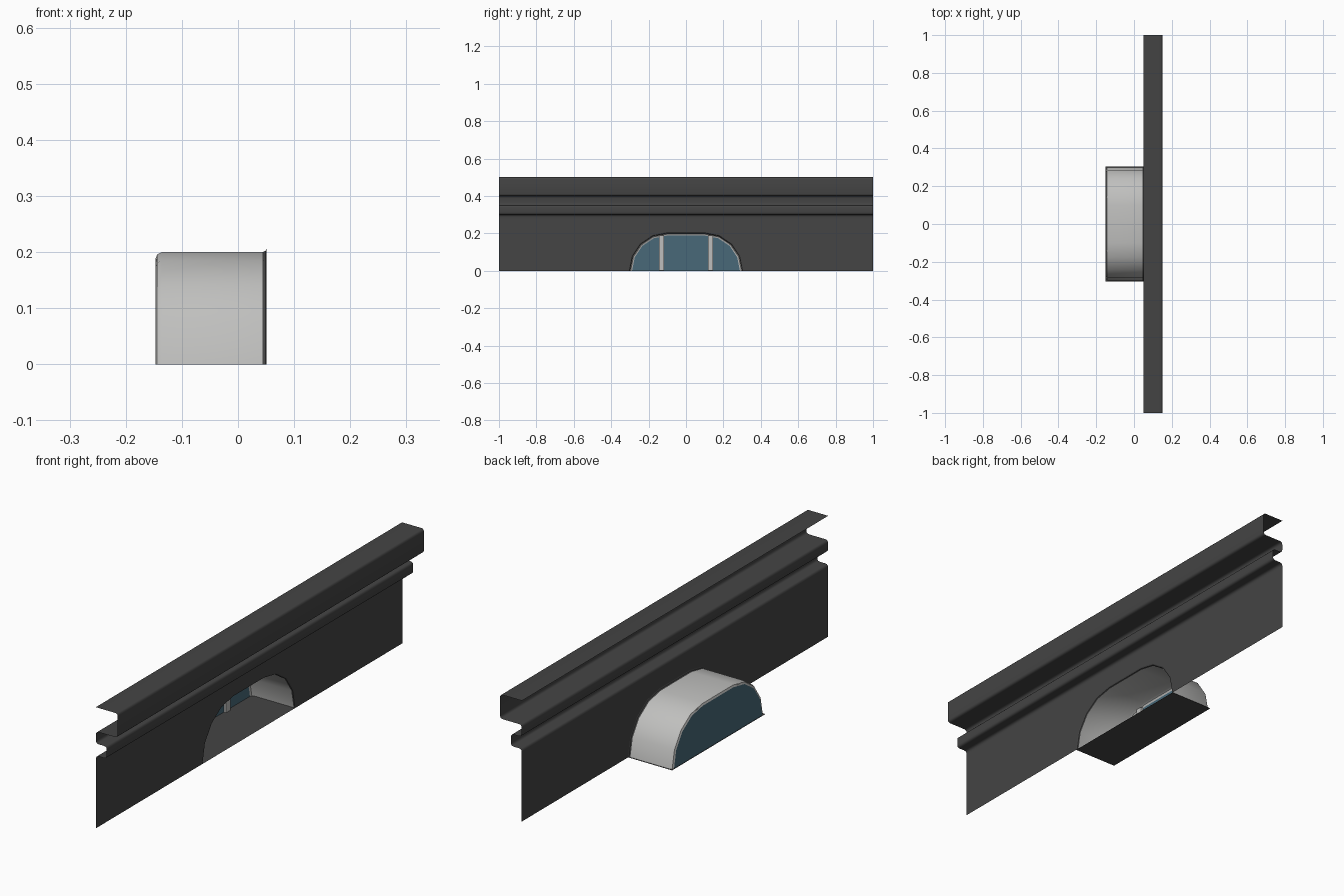
import bpy, math
from mathutils import Vector

if "Cube" in bpy.data.objects:
    bpy.data.objects.remove(bpy.data.objects["Cube"])

WX = 0.051          # wall plane
ARC_Y, ARC_R = 0.10, 0.20


def material(name, rgb):
    m = bpy.data.materials.new(name)
    m.diffuse_color = (*rgb, 1)
    m.use_nodes = True
    m.node_tree.nodes["Principled BSDF"].inputs["Base Color"].default_value = m.diffuse_color
    return m


dark = material("dark grey wall", (0.058, 0.058, 0.058))
light = material("light grey niche", (0.52, 0.52, 0.51))
blue = material("blue glass", (0.065, 0.14, 0.19))


def make(name, verts, faces, mat, angle=None):
    me = bpy.data.meshes.new(name)
    me.from_pydata(verts, [], faces)
    me.materials.append(mat)
    ob = bpy.data.objects.new(name, me)
    bpy.context.collection.objects.link(ob)
    if angle:
        bpy.ops.object.select_all(action='DESELECT')
        bpy.context.view_layer.objects.active = ob
        ob.select_set(True)
        bpy.ops.object.shade_smooth_by_angle(angle=math.radians(angle))
    return ob


def arch(x, r, n=4):
    """Open arch outline from y- to y+ : two quarter circles and a flat top."""
    pts = []
    for s in (-1, 1):
        for i in range(n + 1):
            a = math.pi / 2 * (i if s < 0 else n - i) / n
            pts.append((x, s * (ARC_Y + r * math.cos(a)), r * math.sin(a)))
    return pts


def loft(name, rings, mat, angle=40):
    n = len(rings[0])
    faces = [(k * n + i, k * n + i + 1, (k + 1) * n + i + 1, (k + 1) * n + i)
             for k in range(len(rings) - 1) for i in range(n - 1)]
    return make(name, [p for r in rings for p in r], faces, mat, angle)


def rounded(pts, r, n=3):
    """Round the inner corners of an open profile."""
    out = [Vector(pts[0])]
    for a, b, c in zip(pts, pts[1:], pts[2:]):
        a, b, c = Vector(a), Vector(b), Vector(c)
        p, q = b + (a - b).normalized() * r, b + (c - b).normalized() * r
        for i in range(n + 1):
            t = i / n
            out.append(p * (1 - t) ** 2 + b * 2 * t * (1 - t) + q * t * t)
    return out + [Vector(pts[-1])]


# flat wall with the arched opening cut out
outline = [(WX, -1, 0)] + arch(WX, ARC_R + 0.007) + [(WX, 1, 0), (WX, 1, 0.28), (WX, -1, 0.28)]
make("wall", outline, [tuple(range(len(outline)))], dark)

# stepped cornice swept along the wall
profile = rounded([(WX, 0.28), (WX, 0.30), (0.10, 0.30), (0.10, 0.35), (WX, 0.35),
                   (WX, 0.40), (0.15, 0.40), (0.15, 0.50), (0.05, 0.50)], 0.012)
loft("cornice", [[(p.x, y, p.y) for p in profile] for y in (-1, 1)], dark, 50)

# rolled dark lip around the opening
loft("opening_lip", [arch(WX, ARC_R + 0.007), arch(WX - 0.002, ARC_R + 0.002),
                     arch(WX - 0.007, ARC_R)], dark)

# niche shell with a rounded back rim
loft("niche_shell", [arch(WX - 0.007, ARC_R), arch(-0.136, ARC_R),
                     arch(-0.144, ARC_R - 0.004), arch(-0.147, ARC_R - 0.012)], light)

# window glass closing the niche
glass = arch(-0.147, ARC_R - 0.012)
make("window_glass", glass, [tuple(range(len(glass)))], blue)

# niche floor
make("niche_floor", [(-0.15, -0.305, 0), (WX, -0.305, 0), (WX, 0.305, 0), (-0.15, 0.305, 0)],
     [(0, 1, 2, 3)], dark)

# two window bars
for side, s in (("left", -1), ("right", 1)):
    bpy.ops.mesh.primitive_cube_add(size=1, location=(-0.141, s * 0.131, 0.094))
    bar = bpy.context.object
    bar.name = "window_bar_" + side
    bar.scale = (0.01, 0.028, 0.187)
    bar.data.materials.append(light)
